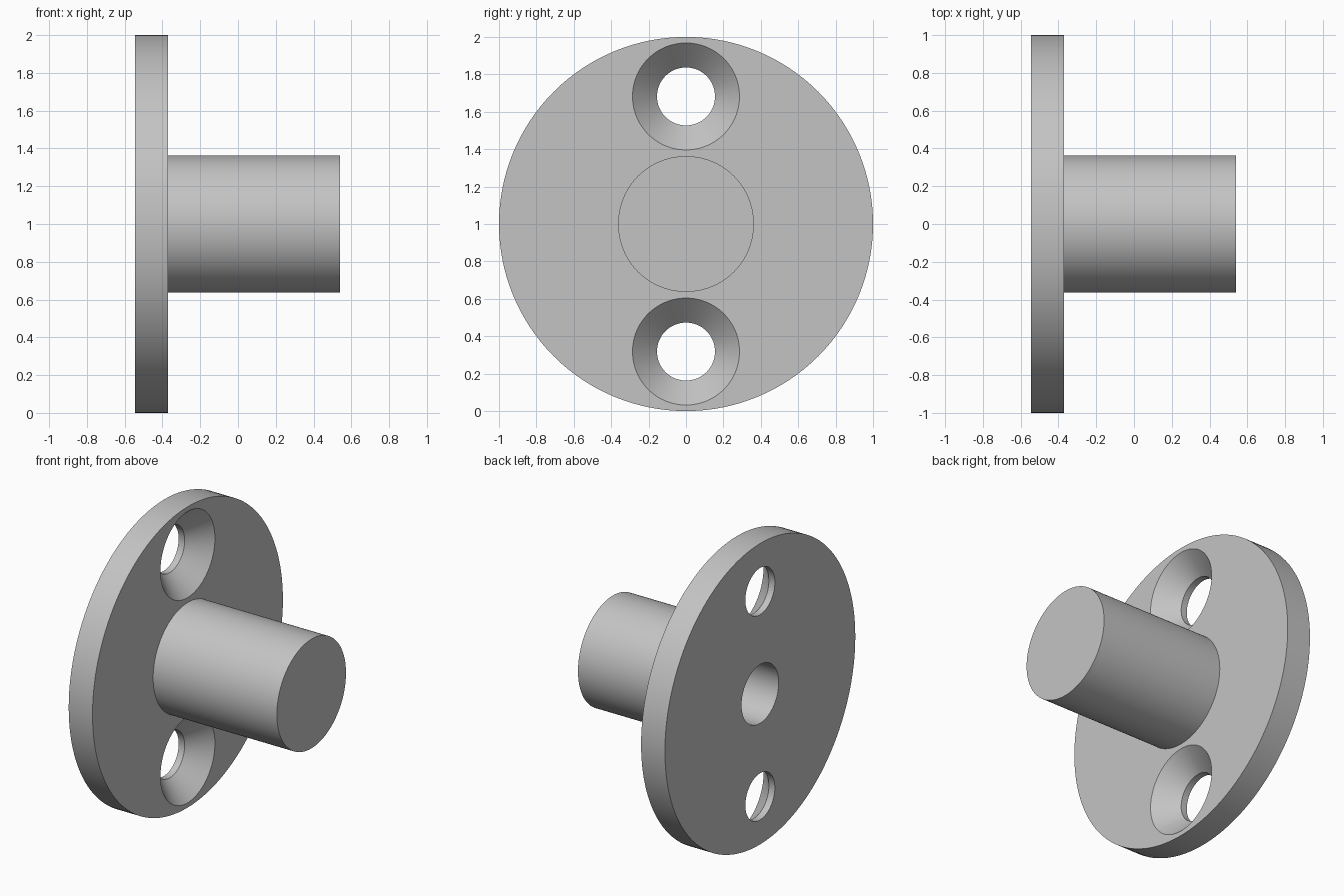
import bpy, bmesh, math
from mathutils import Matrix, Vector

if "Cube" in bpy.data.objects:
    bpy.data.objects.remove(bpy.data.objects["Cube"], do_unlink=True)

SEGMENTS = 128
BACK, FACE, TIP = -0.545, -0.37, 0.54      # stations along the x axis
CENTRE_Z, HOLE_OFFSET = 1.0, 0.682

grey = bpy.data.materials.new("satin_grey")
grey.diffuse_color = (0.55, 0.55, 0.55, 1)
grey.use_nodes = True
grey.node_tree.nodes["Principled BSDF"].inputs["Base Color"].default_value = grey.diffuse_color


def lathe(name, profile, z):
    """Spin an (x, radius) profile about the x axis at height z."""
    bm = bmesh.new()
    verts = [bm.verts.new((x, 0, r)) for x, r in profile]
    edges = [bm.edges.new(pair) for pair in zip(verts, verts[1:])]
    bmesh.ops.spin(bm, geom=verts + edges, cent=(0, 0, 0), axis=(1, 0, 0),
                   angle=math.tau, steps=SEGMENTS, use_merge=True)
    bmesh.ops.remove_doubles(bm, verts=bm.verts, dist=1e-5)
    bmesh.ops.recalc_face_normals(bm, faces=bm.faces)
    bmesh.ops.transform(bm, matrix=Matrix.Translation(Vector((0, 0, z))), verts=bm.verts)
    mesh = bpy.data.meshes.new(name)
    bm.to_mesh(mesh)
    bm.free()
    mesh.materials.append(grey)
    obj = bpy.data.objects.new(name, mesh)
    bpy.context.collection.objects.link(obj)
    return obj


# Round flange with a solid boss and a blind bore from the back
bore, bore_end = 0.195, 0.18
body = lathe("flange_and_boss", [
    (bore_end, 0), (bore_end, bore), (BACK, bore), (BACK, 1.0),
    (FACE, 1.0), (FACE, 0.363), (TIP, 0.363), (TIP, 0)], CENTRE_Z)

# Countersunk screw holes above and below the boss
hole, sink, over = 0.155, 0.286, 0.02
slope_start = FACE - (sink - hole)
for side, label in ((1, "upper"), (-1, "lower")):
    cutter = lathe(label + "_screw_hole_cutter", [
        (BACK - over, 0), (BACK - over, hole), (slope_start, hole),
        (FACE, sink), (FACE + over, sink), (FACE + over, 0)],
        CENTRE_Z + side * HOLE_OFFSET)
    cutter.hide_render = True
    cut = body.modifiers.new(label + "_screw_hole", 'BOOLEAN')
    cut.operation = 'DIFFERENCE'
    cut.solver = 'EXACT'
    cut.object = cutter
    bpy.ops.object.select_all(action='DESELECT')
    body.select_set(True)
    bpy.context.view_layer.objects.active = body
    bpy.ops.object.modifier_apply(modifier=cut.name)
    bpy.data.objects.remove(cutter, do_unlink=True)

bpy.ops.object.shade_smooth_by_angle(angle=math.radians(30))
